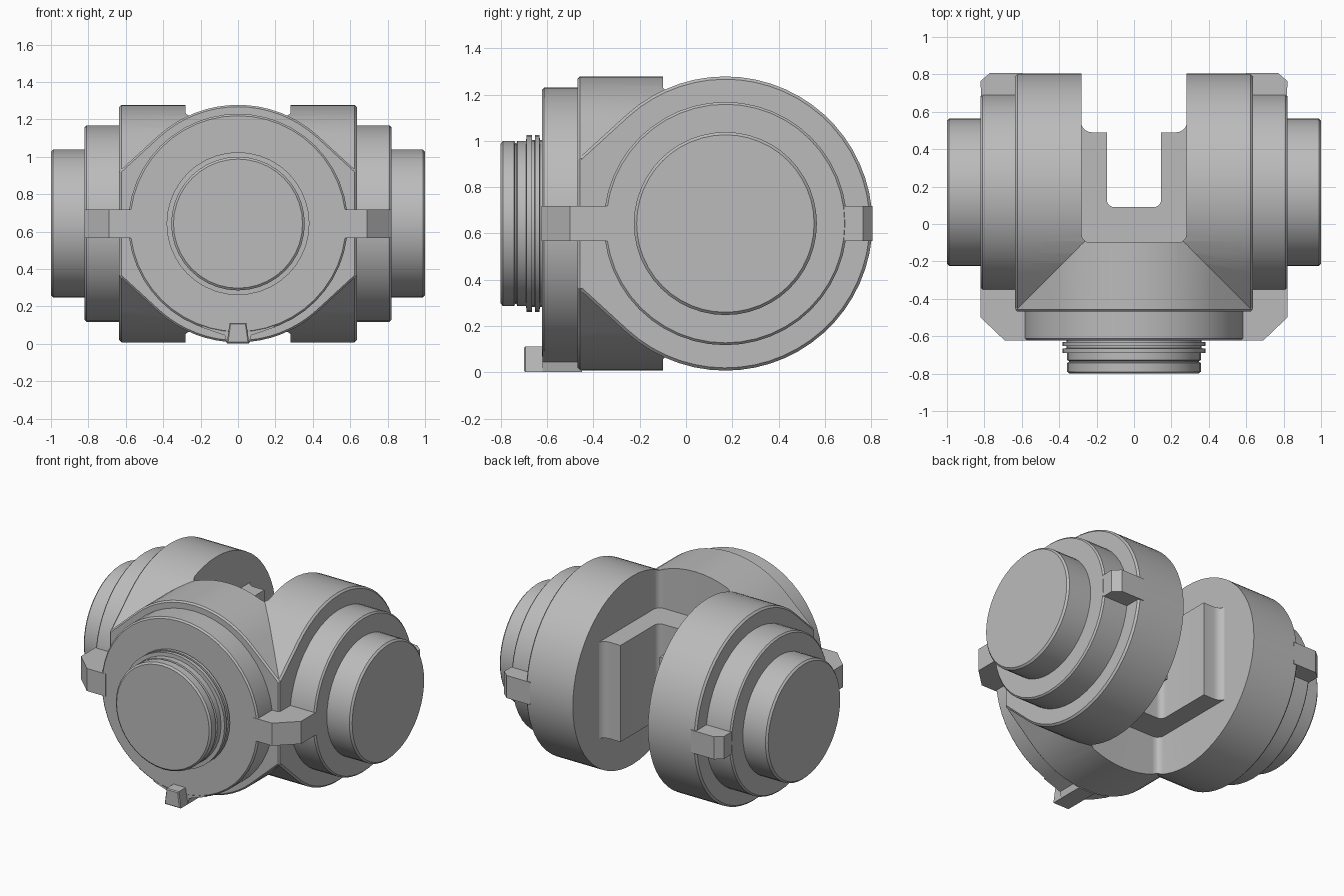
import bpy, bmesh
from math import sin, cos, radians

if "Cube" in bpy.data.objects:
    bpy.data.objects.remove(bpy.data.objects["Cube"], do_unlink=True)

grey = bpy.data.materials.new("plain grey")
grey.use_nodes = True
COLOUR = (0.5, 0.5, 0.5, 1)
grey.diffuse_color = COLOUR
grey.node_tree.nodes["Principled BSDF"].inputs["Base Color"].default_value = COLOUR

MID_Z = 0.643    # height of both axes
AXLE_Y = 0.17    # position of the cross axle
R = 0.635        # main radius


def arc(cx, cy, r, start, end, steps):
    """Points on an arc, ends included, in degrees."""
    angles = [radians(start + (end - start) * i / steps) for i in range(steps + 1)]
    return [(cx + r * cos(a), cy + r * sin(a)) for a in angles]


def circle(cx, cy, r, sides=48):
    return arc(cx, cy, r, 0, 360, sides)[:-1]


def loft(name, axis, rings, bevel=0.0):
    """Join equal outlines, given as (position on axis, points), and cap the ends."""
    bm = bmesh.new()
    loops = []
    for t, pts in rings:
        order = {"x": lambda u, v: (t, u, v),
                 "y": lambda u, v: (u, t, v),
                 "z": lambda u, v: (u, v, t)}[axis]
        loops.append([bm.verts.new(order(u, v)) for u, v in pts])
    for a, b in zip(loops, loops[1:]):
        for i in range(len(a)):
            j = (i + 1) % len(a)
            bm.faces.new((a[i], a[j], b[j], b[i]))
    caps = [bm.faces.new(loops[0]), bm.faces.new(loops[-1])]
    bmesh.ops.recalc_face_normals(bm, faces=bm.faces)
    if bevel:
        edges = list({e for f in caps for e in f.edges})
        bmesh.ops.bevel(bm, geom=edges, offset=bevel, segments=1,
                        profile=0.5, affect="EDGES")
    mesh = bpy.data.meshes.new(name)
    bm.to_mesh(mesh)
    bm.free()
    obj = bpy.data.objects.new(name, mesh)
    bpy.context.collection.objects.link(obj)
    mesh.materials.append(grey)
    return obj


def prism(name, axis, a, b, pts, bevel=0.0):
    return loft(name, axis, [(a, pts), (b, pts)], bevel)


def select_only(obj):
    bpy.ops.object.select_all(action="DESELECT")
    obj.select_set(True)
    bpy.context.view_layer.objects.active = obj


def combine(obj, other, operation):
    mod = obj.modifiers.new("combine", "BOOLEAN")
    mod.operation, mod.object, mod.solver = operation, other, "EXACT"
    select_only(obj)
    bpy.ops.object.modifier_apply(modifier=mod.name)
    bpy.data.objects.remove(other, do_unlink=True)


# Forked body: two crossing barrels whose sides run straight to the corners
T = 47.6
FLAT = 0.28
side = arc(AXLE_Y, MID_Z, R, T - 180, 180 - T, 44)
side += [(AXLE_Y - R, MID_Z + FLAT), (AXLE_Y - R, MID_Z - FLAT)]
body = prism("forked_body", "x", -R, R, side, 0.012)

W = R - 0.001
front = arc(0, MID_Z, R, T, 180 - T, 16)
front += [(-W, MID_Z + FLAT), (-W, MID_Z - FLAT)]
front += arc(0, MID_Z, R, 180 + T, 360 - T, 16)
front += [(W, MID_Z - FLAT), (W, MID_Z + FLAT)]
barrel = prism("front_barrel", "y", -0.468, AXLE_Y, front, 0.01)
combine(body, barrel, "UNION")

# Gap between the cheeks, with rounded inner corners
GAP = 0.28
gap = [(GAP, 1.2), (-GAP, 1.2)]
gap += arc(-GAP + 0.045, -0.055, 0.045, 180, 270, 5)
gap += arc(GAP - 0.045, -0.055, 0.045, 270, 360, 5)
combine(body, prism("gap_cutter", "z", -0.5, 2, gap), "DIFFERENCE")

# U-shaped saddle inside the gap
half = arc(0.105, 0.13, 0.04, 270, 360, 5)          # inner corner
half += [(0.145, 0.49), (0.225, 0.49)]
half += arc(0.225, 0.55, 0.06, 270, 360, 5)[1:]     # flare onto the cheek
half += [(0.3, 0.55), (0.3, -0.12)]
saddle = half + [(-x, y) for x, y in reversed(half)]
prism("saddle", "z", MID_Z - 0.325, MID_Z + 0.325, saddle)

# Front flange
prism("front_flange", "y", -0.622, -0.4, circle(0, MID_Z, 0.587), 0.01)

# Stepped front stem with collars and a groove
stem = [(-0.8, 0.345), (-0.79, 0.357), (-0.742, 0.357), (-0.738, 0.347),
        (-0.732, 0.347), (-0.728, 0.357), (-0.69, 0.357), (-0.689, 0.382),
        (-0.665, 0.382), (-0.664, 0.36), (-0.653, 0.36), (-0.652, 0.382),
        (-0.632, 0.382), (-0.631, 0.36), (-0.6, 0.36)]
loft("front_stem", "y", [(y, circle(0, MID_Z, r, 40)) for y, r in stem])

# Locating pin under the flange
foot = [(-0.06, 0.003), (0.06, 0.003), (0.045, 0.112), (-0.045, 0.112)]
prism("locating_pin", "y", -0.7, -0.45, foot, 0.006)
web = [(-0.2, 0.09), (-0.07, 0.045), (-0.06, 0.003), (0.06, 0.003),
       (0.07, 0.045), (0.2, 0.09), (0, 0.2)]
prism("pin_web", "y", -0.62, -0.45, web)

# Stepped axle ends and square keys on each side
KEY = 0.076
for label, s in (("left", 1), ("right", -1)):
    prism(label + "_bearing_ring", "x", s * 0.6, s * 0.82,
          circle(AXLE_Y, MID_Z, 0.525), 0.01)
    prism(label + "_axle_end", "x", s * 0.8, s * 1.0,
          circle(AXLE_Y, MID_Z, 0.395), 0.012)
    front_key = [(0.55, -0.624), (0.69, -0.624), (0.82, -0.5),
                 (0.82, -0.2), (0.55, -0.2)]
    back_key = [(0.6, 0.5), (0.815, 0.5), (0.82, 0.765),
                (0.772, 0.806), (0.6, 0.806)]
    for part, pts in (("_front_key", front_key), ("_back_key", back_key)):
        prism(label + part, "z", MID_Z - KEY, MID_Z + KEY,
              [(s * x, y) for x, y in pts])

# Smooth round walls, keep edges crisp
for obj in list(bpy.context.scene.objects):
    if obj.type == "MESH":
        select_only(obj)
        bpy.ops.object.shade_smooth_by_angle(angle=radians(25))
